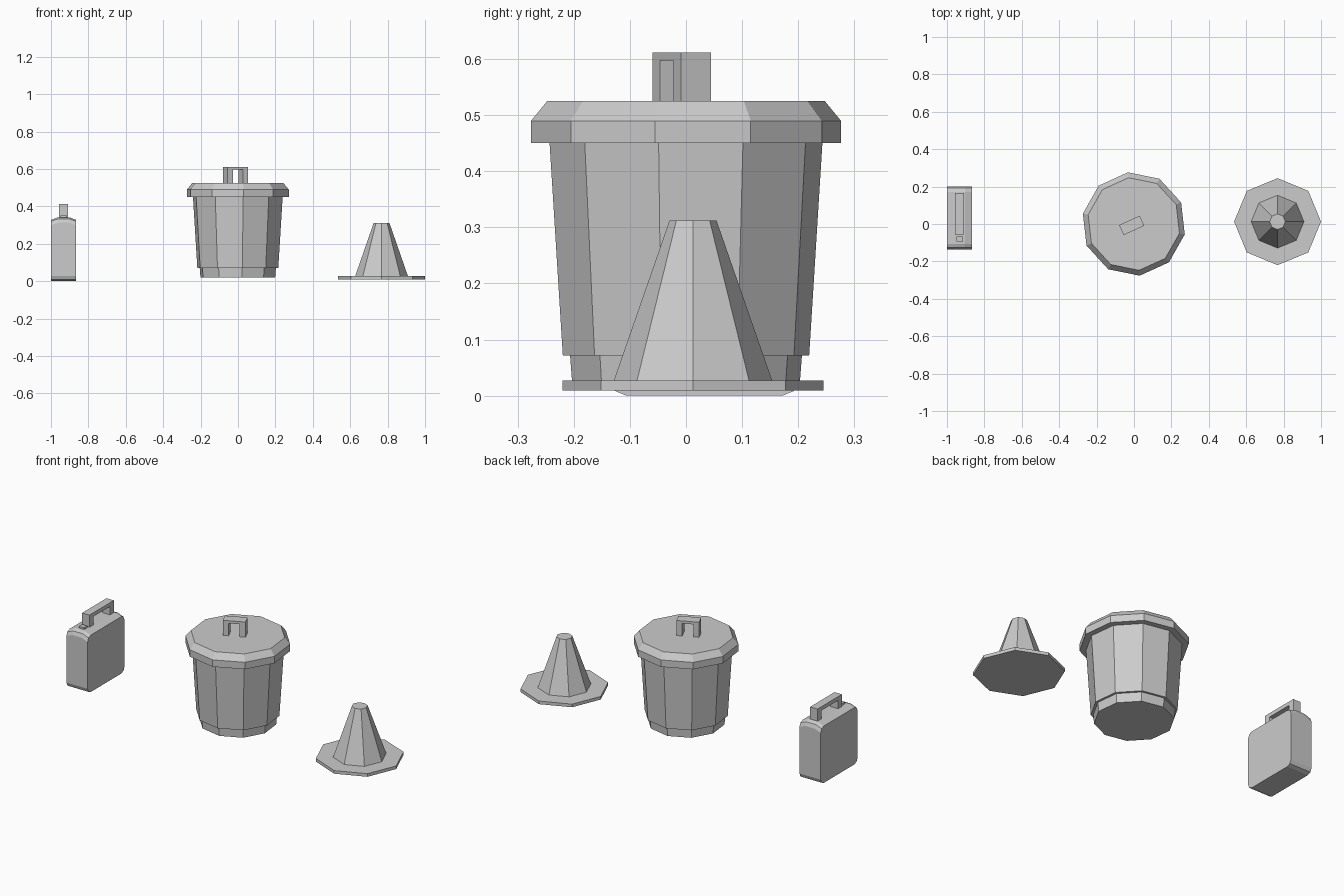
import bpy, bmesh
from math import sin, cos, pi, radians
from mathutils import Matrix

if "Cube" in bpy.data.objects:
    bpy.data.objects.remove(bpy.data.objects["Cube"])


def finish(name, bm, matrix=None):
    if matrix is not None:
        bm.transform(matrix)
    bmesh.ops.recalc_face_normals(bm, faces=bm.faces[:])
    mesh = bpy.data.meshes.new(name)
    bm.to_mesh(mesh)
    bm.free()
    ob = bpy.data.objects.new(name, mesh)
    bpy.context.collection.objects.link(ob)
    return ob


def loft(name, rings, matrix=None):
    """Join closed rings of points with quads and cap both ends."""
    bm = bmesh.new()
    loops = [[bm.verts.new(p) for p in ring] for ring in rings]
    n = len(loops[0])
    for a, b in zip(loops, loops[1:]):
        for i in range(n):
            j = (i + 1) % n
            bm.faces.new((a[i], a[j], b[j], b[i]))
    bm.faces.new(loops[0][::-1])
    bm.faces.new(loops[-1])
    return finish(name, bm, matrix)


def lathe(name, profile, sides, angle, centre):
    rings = [[(centre[0] + r * cos(angle + 2 * pi * i / sides),
               centre[1] + r * sin(angle + 2 * pi * i / sides), z)
              for i in range(sides)] for r, z in profile]
    return loft(name, rings)


def box(name, x, y, z):
    rings = [[(x[0], y[0], h), (x[1], y[0], h), (x[1], y[1], h), (x[0], y[1], h)] for h in z]
    return loft(name, rings)


def u_handle(name, length, width, leg, bar, z0, z1, matrix):
    """Upside-down U along local x."""
    h = length / 2
    outline = [(-h, z0), (-h, z1), (h, z1), (h, z0), (h - leg, z0),
               (h - leg, z1 - bar), (leg - h, z1 - bar), (leg - h, z0)]
    rings = [[(x, y, z) for x, z in outline] for y in (-width / 2, width / 2)]
    return loft(name, rings, matrix)


# Dustbin: ten-sided body with a stepped foot, lid and handle
turn = radians(24.5)
lathe("bin_body", [(0.204, 0.021), (0.208, 0.072), (0.221, 0.072), (0.245, 0.455)],
      10, turn, (-0.001, 0))
lathe("bin_lid", [(0.278, 0.45), (0.278, 0.49), (0.249, 0.525)], 10, turn, (-0.001, 0))
u_handle("bin_handle", 0.121, 0.059, 0.031, 0.015, 0.524, 0.612,
         Matrix.Translation((-0.0125, -0.0075, 0)) @ Matrix.Rotation(turn, 4, 'Z'))

# Traffic cone: octagonal plate and tapered cone
lathe("cone_base", [(0.2325, 0.009), (0.2325, 0.027)], 8, 0, (0.7675, 0.0125))
lathe("cone_body", [(0.1415, 0.026), (0.042, 0.312)], 8, 0, (0.7675, 0.0125))

# Fuel can: rounded side outline, with a shallow pitched top
cx = -0.9325


def can_ring(x, top, y0=-0.135, y1=0.201, r=0.029):
    corners = [(y1 - r, top - r, 0), (y0 + r, top - r, 90), (y0 + r, r, 180), (y1 - r, r, 270)]
    return [(x, cy + r * cos(radians(a + s)), cz + r * sin(radians(a + s)))
            for cy, cz, a in corners for s in (0, 45, 90)]


loft("can_body", [can_ring(cx + dx, top) for dx, top in
                  ((-0.0675, 0.328), (-0.03, 0.342), (0.03, 0.342), (0.0675, 0.328))])
u_handle("can_handle", 0.222, 0.047, 0.035, 0.022, 0.335, 0.412,
         Matrix.Translation((cx, 0.056, 0)) @ Matrix.Rotation(pi / 2, 4, 'Z'))
box("can_cap", (cx - 0.017, cx + 0.017), (-0.094, -0.066), (0.335, 0.352))
